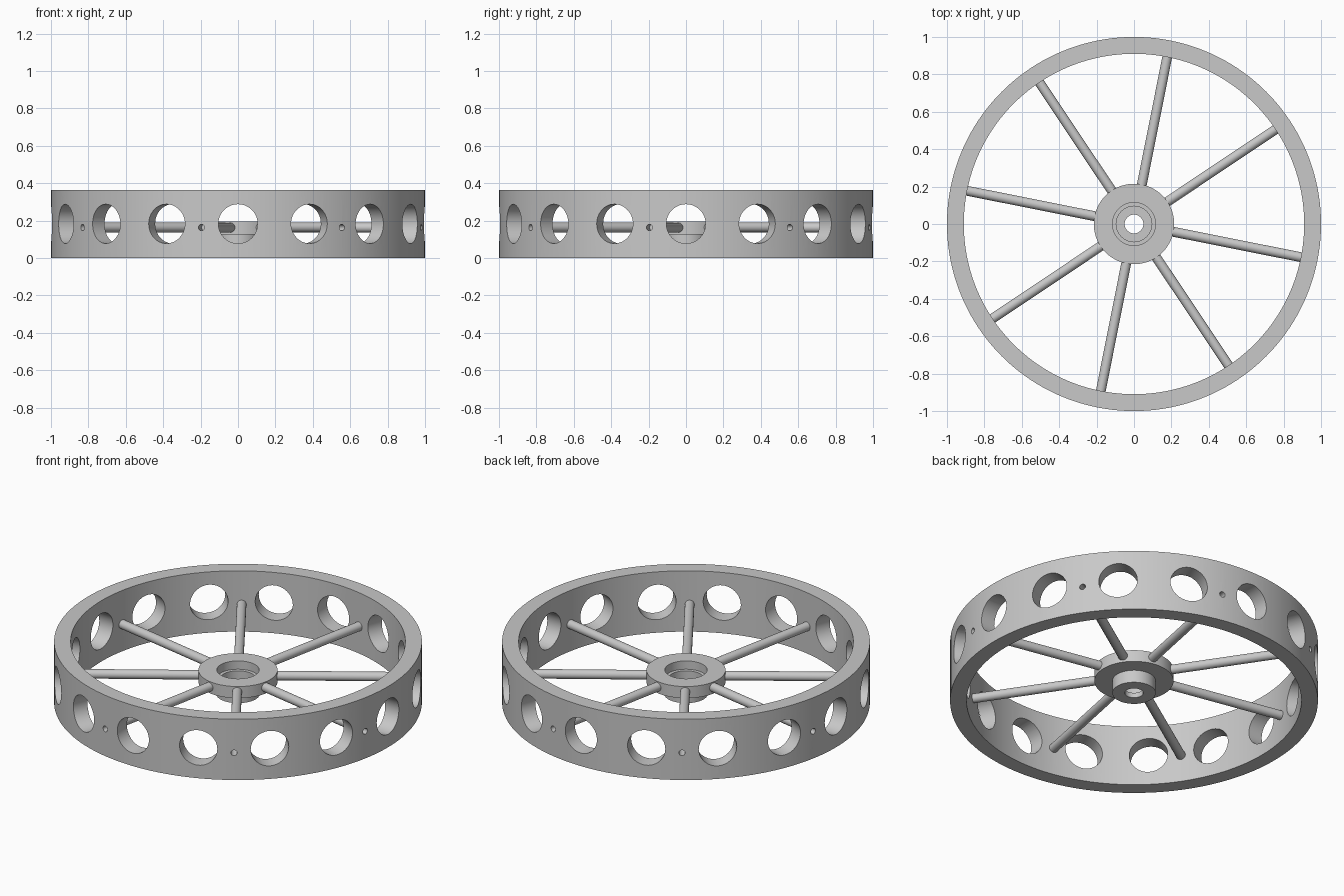
import bpy, bmesh, math
from mathutils import Matrix, Vector

cube = bpy.data.objects.get("Cube")
if cube:
    bpy.data.objects.remove(cube, do_unlink=True)

grey = bpy.data.materials.new("plain grey")
grey.use_nodes = True
grey.diffuse_color = (0.58, 0.58, 0.58, 1)
grey.node_tree.nodes["Principled BSDF"].inputs["Base Color"].default_value = (0.58, 0.58, 0.58, 1)


def add_object(name, bm):
    bmesh.ops.recalc_face_normals(bm, faces=bm.faces)
    mesh = bpy.data.meshes.new(name)
    bm.to_mesh(mesh)
    bm.free()
    mesh.materials.append(grey)
    obj = bpy.data.objects.new(name, mesh)
    bpy.context.collection.objects.link(obj)
    return obj


def smooth(obj):
    bpy.ops.object.select_all(action='DESELECT')
    obj.select_set(True)
    bpy.context.view_layer.objects.active = obj
    bpy.ops.object.shade_smooth_by_angle(angle=math.radians(30))


def lathe(name, profile, steps=128):
    """Spin a closed (radius, height) outline about the z axis."""
    bm = bmesh.new()
    rings = [[bm.verts.new((r * math.cos(a), r * math.sin(a), z)) for r, z in profile]
             for a in (math.tau * i / steps for i in range(steps))]
    n = len(profile)
    for i, ring in enumerate(rings):
        after = rings[(i + 1) % steps]
        for j in range(n):
            k = (j + 1) % n
            bm.faces.new((ring[j], after[j], after[k], ring[k]))
    return add_object(name, bm)


def radial_rod(bm, angle, radius, z, start, end, sides):
    """Add a cylinder pointing outward from the axle."""
    direction = Vector((math.cos(angle), math.sin(angle), 0))
    turn = direction.to_track_quat('Z', 'Y').to_matrix().to_4x4()
    place = Matrix.Translation(direction * (start + end) / 2 + Vector((0, 0, z)))
    bmesh.ops.create_cone(bm, cap_ends=True, segments=sides, radius1=radius,
                          radius2=radius, depth=end - start, matrix=place @ turn)


SPOKE_ANGLES = [math.radians(33.75 + 45 * i) for i in range(8)]
SPOKE_Z = 0.163

# Rim with large lightening holes and small spoke screw holes
rim = lathe("rim", [(0.91, 0), (1, 0), (1, 0.365), (0.91, 0.365)], 160)
bm = bmesh.new()
for i in range(16):
    radial_rod(bm, math.tau * i / 16, 0.105, 0.183, 0.8, 1.1, 48)
for angle in SPOKE_ANGLES:
    radial_rod(bm, angle, 0.017, SPOKE_Z, 0.85, 1.1, 20)
cutter = add_object("hole_cutter", bm)
cutter.hide_render = True
cut = rim.modifiers.new("holes", 'BOOLEAN')
cut.operation = 'DIFFERENCE'
cut.solver = 'EXACT'
cut.object = cutter
bpy.ops.object.select_all(action='DESELECT')
rim.select_set(True)
bpy.context.view_layer.objects.active = rim
bpy.ops.object.modifier_apply(modifier=cut.name)
bpy.data.objects.remove(cutter, do_unlink=True)
smooth(rim)

# Hub flange with a stepped bearing cup below it
hub = lathe("hub", [(0.215, 0.125), (0.215, 0.195), (0.115, 0.195), (0.115, 0.145),
                    (0.095, 0.145), (0.095, 0.08), (0.05, 0.08), (0.05, 0.05),
                    (0.118, 0.05), (0.118, 0.125)], 96)
smooth(hub)

# Spokes
for number, angle in enumerate(SPOKE_ANGLES, 1):
    bm = bmesh.new()
    radial_rod(bm, angle, 0.026, SPOKE_Z, 0.19, 0.912, 32)
    smooth(add_object(f"spoke_{number}", bm))
